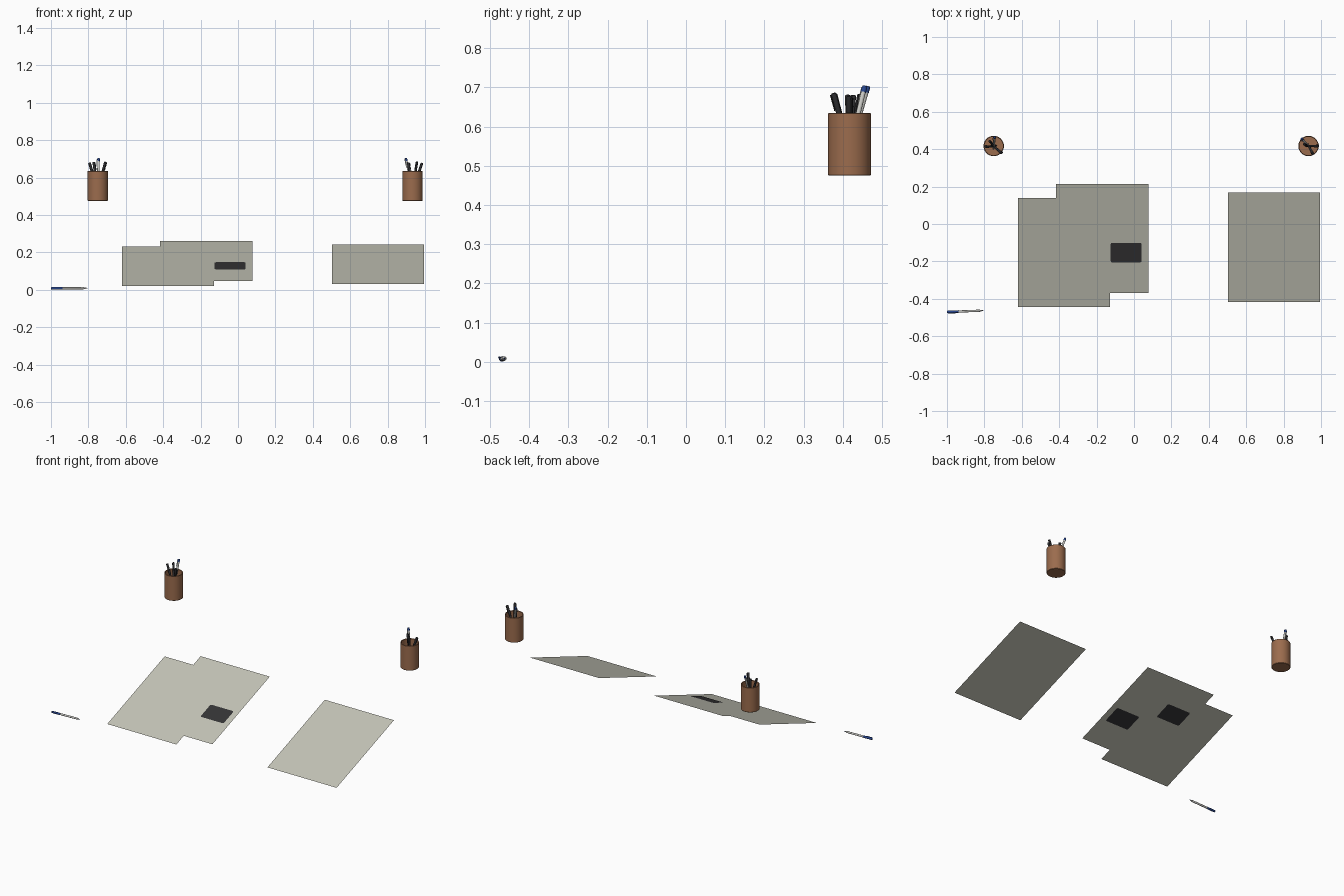
import bpy, bmesh, math
from mathutils import Vector, Matrix

if "Cube" in bpy.data.objects:
    bpy.data.objects.remove(bpy.data.objects["Cube"])

def mat(name, rgb):
    m = bpy.data.materials.new(name)
    m.diffuse_color = (*rgb, 1)
    m.use_nodes = True
    m.node_tree.nodes["Principled BSDF"].inputs["Base Color"].default_value = m.diffuse_color
    return m

PAPER = mat("paper grey", (0.55, 0.55, 0.47))
BROWN = mat("cup brown", (0.33, 0.15, 0.075))
BLACK = mat("pen black", (0.025, 0.025, 0.028))
INK = mat("print dark", (0.035, 0.034, 0.036))
BLUE = mat("pen blue", (0.02, 0.06, 0.27))
SILVER = mat("pen silver", (0.6, 0.6, 0.57))
TILT = math.radians(20)

def finish(name, bm, mats, smooth=True):
    bmesh.ops.recalc_face_normals(bm, faces=bm.faces)
    me = bpy.data.meshes.new(name)
    bm.to_mesh(me)
    bm.free()
    for m in mats:
        me.materials.append(m)
    ob = bpy.data.objects.new(name, me)
    bpy.context.collection.objects.link(ob)
    if smooth:
        bpy.ops.object.select_all(action='DESELECT')
        ob.select_set(True)
        bpy.context.view_layer.objects.active = ob
        bpy.ops.object.shade_smooth_by_angle(angle=math.radians(35))
    return ob

def lathe(bm, profile, seg):
    """Revolve (radius, height) points around z; zero radius closes an end."""
    rings = []
    for r, z in profile:
        if r == 0:
            rings.append([bm.verts.new((0, 0, z))] * seg)
        else:
            rings.append([bm.verts.new((r * math.cos(2 * math.pi * i / seg),
                                        r * math.sin(2 * math.pi * i / seg), z)) for i in range(seg)])
    for a, b in zip(rings, rings[1:]):
        for i in range(seg):
            j = (i + 1) % seg
            quad = list(dict.fromkeys((a[i], a[j], b[j], b[i])))
            bm.faces.new(quad)

def box(bm, centre, size):
    bmesh.ops.create_cube(bm, size=1, matrix=Matrix.Translation(centre) @ Matrix.Diagonal((*size, 1)))

# Cups: hollow round holders with a softened rim
def cup(name, x, y, z):
    bm = bmesh.new()
    lathe(bm, [(0, 0), (.0525, 0), (.0545, .002), (.0545, .158), (.053, .160),
               (.051, .160), (.0495, .158), (.0495, .006), (0, .006)], 40)
    finish(name, bm, [BROWN]).location = (x, y, z)

# Pens: barrel along z with top end up and a clip on the side
def pen(name, tip, top, body, cap, cap_len, length=0.195, spin=0.0):
    tip, top = Vector(tip), Vector(top)
    bm = bmesh.new()
    L, c = length, length - cap_len
    lathe(bm, [(0, 0), (.0015, 0), (.0022, .006), (.0055, .02), (.006, .022),
               (.006, c), (.0068, c), (.0068, L - .003), (.0055, L), (0, L)], 14)
    box(bm, (.0088, 0, L - .024), (.002, .0045, .042))
    box(bm, (.0065, 0, L - .006), (.006, .0045, .005))
    for f in bm.faces:
        h = f.calc_center_median().z
        f.material_index = 1 if (h > c - .0005 or h < .006) else 0
    ob = finish(name, bm, [body, cap])
    d = (top - tip).normalized()
    ob.matrix_world = (Matrix.Translation(top - d * L) @ d.to_track_quat('Z', 'Y').to_matrix().to_4x4()
                       @ Matrix.Rotation(spin, 4, 'Z'))

# Each cup: x centre, then pen tops (x, y, z, is silver)
CUPS = {
    "left": (-0.75, [(-.745, .464, .703, True), (-.772, .444, .682, False),
                     (-.794, .412, .680, False), (-.709, .379, .683, False)]),
    "right": (0.933, [(.897, .456, .703, True), (.910, .427, .680, False),
                      (.957, .376, .685, False), (.984, .416, .678, False)]),
}
CY, CZ = 0.417, 0.475
for side, (cx, pens) in CUPS.items():
    cup(f"{side}_cup", cx, CY, CZ)
    for i, (x, y, z, silver) in enumerate(pens):
        tip = (cx - (x - cx) * .35, CY - (y - CY) * .35, CZ + .008)
        pen(f"{side}_cup_pen_{i + 1}", tip, (x, y, z), SILVER if silver else BLACK,
            BLUE if silver else BLACK, .016 if silver else .06,
            (Vector((x, y, z)) - Vector(tip)).length, spin=i * 1.9)

# Loose pen lying at the front left
pen("loose_pen", (-.805, -.463, .0085), (-.999, -.470, .0072), SILVER, BLUE, .06, spin=0.5)

# Paper sheets: flat single planes tilted up to the back
def sheet(name, x, y, z, w, h, m, bevel=0.0):
    bm = bmesh.new()
    bmesh.ops.create_grid(bm, x_segments=1, y_segments=1, size=.5,
                          matrix=Matrix.Diagonal((w, h, 1, 1)))
    if bevel:
        bmesh.ops.bevel(bm, geom=bm.verts[:], offset=bevel, segments=2,
                        profile=.5, affect='VERTICES')
    ob = finish(name, bm, [m], False)
    ob.location = (x, y, z)
    ob.rotation_euler.x = TILT

def plane_z(y):
    return .126 + (y + .152) * math.tan(TILT)

for name, x, y, lift in (("lower_sheet", -.375, -.152, 0), ("upper_sheet", -.17, -.078, .001),
                         ("right_sheet", .748, -.124, 0)):
    sheet(name, x, y, plane_z(y) + lift, .493, .622, PAPER)

# Dark printed patches: one seen from both sides, one only from below
for name, x, y, lift in (("patch_top", -.042, -.153, .0025), ("patch_under", -.042, -.153, -.001),
                         ("patch_under_left", -.298, -.003, -.0015)):
    sheet(name, x, y, plane_z(y) + lift, .165, .112, INK, .008)
